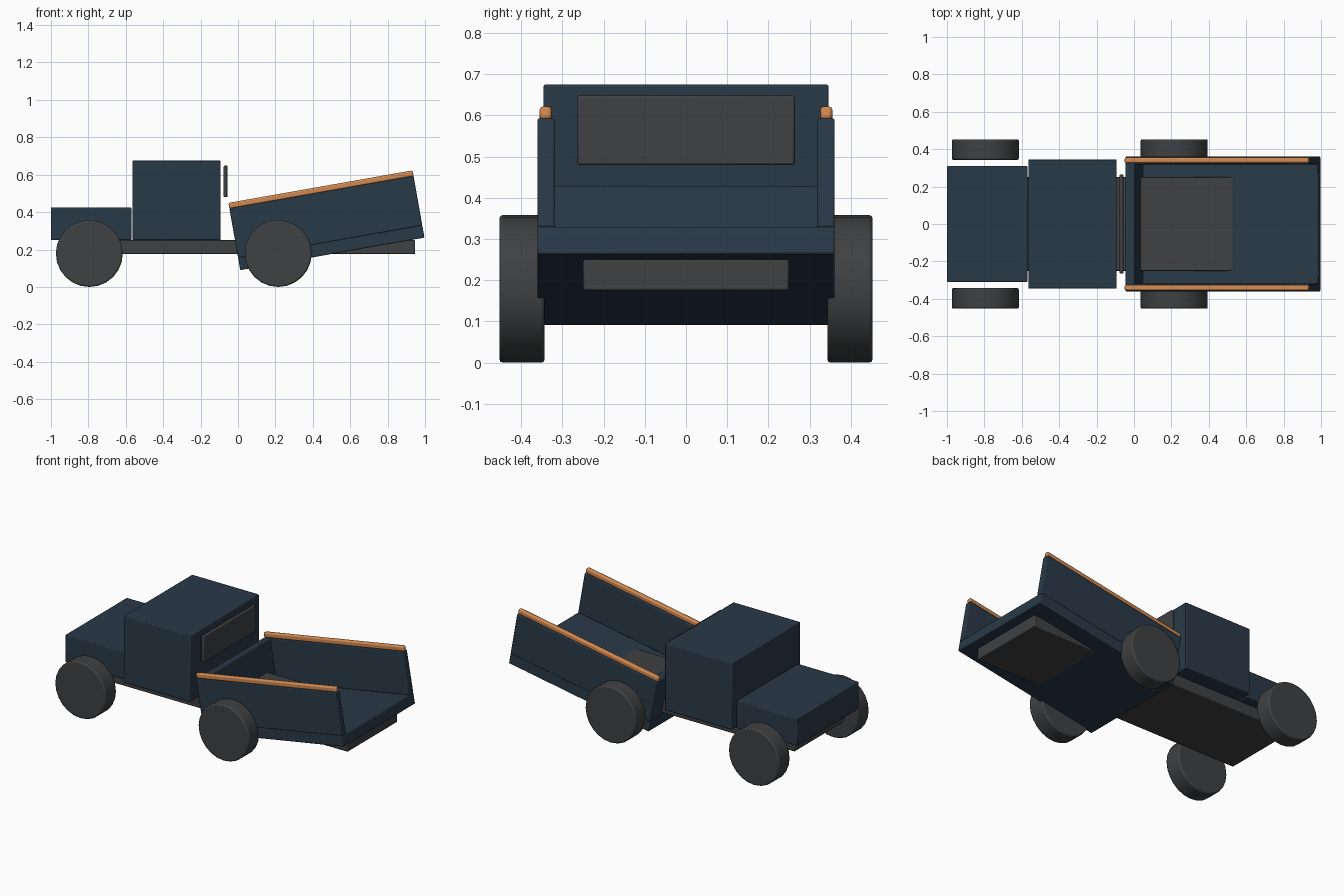
import bpy, math
from mathutils import Matrix, Vector

if "Cube" in bpy.data.objects:
    bpy.data.objects.remove(bpy.data.objects["Cube"])


def material(name, rgb):
    m = bpy.data.materials.new(name)
    m.diffuse_color = (*rgb, 1)
    m.use_nodes = True
    m.node_tree.nodes["Principled BSDF"].inputs["Base Color"].default_value = m.diffuse_color
    return m


BODY = material("navy_paint", (0.022, 0.042, 0.065))
DARK = material("dark_grey", (0.05, 0.052, 0.055))
TRIM = material("orange_trim", (0.65, 0.25, 0.08))


def finish(ob, name, mat, bevel, segments=2):
    ob.name = name
    ob.data.materials.append(mat)
    mod = ob.modifiers.new("soft_edges", "BEVEL")
    mod.width, mod.segments = bevel, segments
    mod.limit_method = "ANGLE"
    mod.angle_limit = math.radians(40)
    bpy.ops.object.shade_smooth_by_angle(angle=math.radians(30))
    return ob


def box(name, x, y, z, mat, bevel=0.005, frame=None):
    """Box from (min, max) ranges, optionally placed in a tilted frame."""
    bpy.ops.mesh.primitive_cube_add(size=1)
    ob = bpy.context.object
    size = Vector((x[1] - x[0], y[1] - y[0], z[1] - z[0]))
    mid = Vector((sum(x), sum(y), sum(z))) / 2
    ob.data.transform(Matrix.Diagonal((*size, 1)))
    ob.matrix_world = (frame or Matrix()) @ Matrix.Translation(mid)
    return finish(ob, name, mat, bevel)


# Chassis, hood, cab and rear window
box("chassis", (-0.94, 0.947), (-0.25, 0.25), (0.175, 0.25), DARK)
box("hood", (-1.0, -0.57), (-0.31, 0.31), (0.25, 0.425), BODY)
box("cab", (-0.565, -0.093), (-0.346, 0.346), (0.25, 0.675), BODY)
box("rear_window", (-0.077, -0.055), (-0.264, 0.264), (0.48, 0.648), DARK)

# Tipped cargo bed, built flat in its own tilted frame
tilt = Matrix.Translation((0.012, 0, 0.09)) @ Matrix.Rotation(math.radians(-10), 4, "Y")
box("bed_floor", (0, 1.0), (-0.361, 0.361), (0, 0.068), BODY, frame=tilt)
box("bed_front_wall", (0, 0.05), (-0.34, 0.34), (0.066, 0.335), BODY, frame=tilt)
for side, s in (("left", 1), ("right", -1)):
    wall = sorted((s * 0.319, s * 0.361))
    rail = sorted((s * 0.326, s * 0.355))
    box(f"bed_{side}_wall", (0, 1.0), wall, (0.066, 0.335), BODY, frame=tilt)
    box(f"bed_{side}_rail", (0, 1.0), rail, (0.333, 0.365), TRIM, 0.008, tilt)

# Wheels
for axle, x in (("front", -0.795), ("rear", 0.215)):
    for side, s in (("left", 1), ("right", -1)):
        bpy.ops.mesh.primitive_cylinder_add(
            vertices=24, radius=0.179, depth=0.11,
            location=(x, s * 0.398, 0.179), rotation=(math.pi / 2, 0, 0))
        finish(bpy.context.object, f"{axle}_{side}_wheel", DARK, 0.008)
